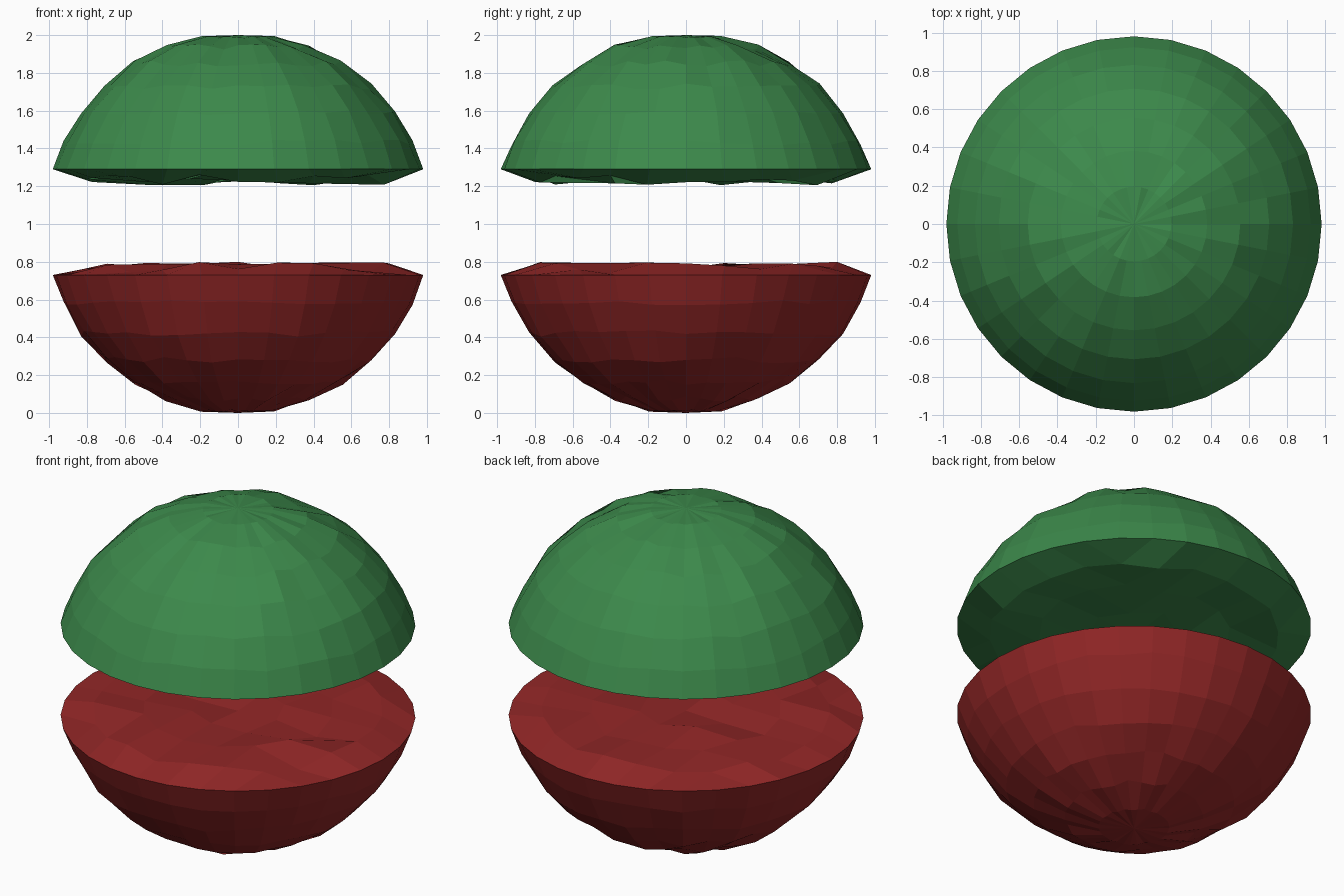
import bpy, bmesh, math, random

if "Cube" in bpy.data.objects:
    bpy.data.objects.remove(bpy.data.objects["Cube"])

SEG = 32
RIM = math.sin(math.radians(78.75))


def material(name, colour):
    m = bpy.data.materials.new(name)
    m.diffuse_color = (*colour, 1)
    m.use_nodes = True
    m.node_tree.nodes["Principled BSDF"].inputs["Base Color"].default_value = m.diffuse_color
    return m


def half(name, heights, cap_z, colour, seed):
    """Dome of 32-sided rings, closed by a crumpled grid-filled cap."""
    rnd = random.Random(seed)
    bm = bmesh.new()
    # Dome: ring radii of a UV sphere, heights jittered except pole and rim
    pole = bm.verts.new((0, 0, heights[0]))
    prev = None
    for k in range(1, 8):
        r = math.sin(math.radians(11.25 * k))
        ring = []
        for i in range(SEG):
            a = 2 * math.pi * i / SEG
            jit = rnd.uniform(-0.016, 0.016) if 1 < k < 7 else 0
            if k == 1:
                jit = rnd.uniform(-0.006, 0.006)
            ring.append(bm.verts.new((r * math.cos(a), r * math.sin(a), heights[k] + jit)))
        for i in range(SEG):
            j = (i + 1) % SEG
            if prev:
                bm.faces.new((prev[i], prev[j], ring[j], ring[i]))
            else:
                bm.faces.new((pole, ring[i], ring[j]))
        prev = ring

    # Cap: 8 x 8 square grid wrapped onto the disc, with rough interior
    radii = [0, 0.26, 0.53, 0.80, RIM]
    rows = []
    for ix in range(-4, 5):
        row = []
        for iy in range(-4, 5):
            m = max(abs(ix), abs(iy))
            if m == 0:
                a = 0
            elif abs(ix) == m:
                a = math.pi / 4 * iy / m if ix > 0 else math.pi + math.pi / 4 * iy / -m
            else:
                a = math.copysign(math.pi / 2, iy) - math.pi / 4 * ix / iy
            z = heights[7] if m == 4 else cap_z + rnd.uniform(-0.03, 0.03)
            row.append(bm.verts.new((radii[m] * math.cos(a), radii[m] * math.sin(a), z)))
        rows.append(row)
    for i in range(8):
        for j in range(8):
            bm.faces.new((rows[i][j], rows[i + 1][j], rows[i + 1][j + 1], rows[i][j + 1]))
    bmesh.ops.remove_doubles(bm, verts=bm.verts, dist=0.001)
    bmesh.ops.recalc_face_normals(bm, faces=bm.faces)

    me = bpy.data.meshes.new(name)
    bm.to_mesh(me)
    bm.free()
    me.materials.append(material(name + "_colour", colour))
    ob = bpy.data.objects.new(name, me)
    bpy.context.collection.objects.link(ob)
    return ob


# Green top half and red bottom half
half("upper_half", [2.0, 1.99, 1.935, 1.85, 1.73, 1.59, 1.43, 1.29], 1.235,
     (0.045, 0.25, 0.07), 3)
half("lower_half", [0.0, 0.012, 0.075, 0.165, 0.28, 0.42, 0.58, 0.73], 0.77,
     (0.29, 0.02, 0.02), 8)
